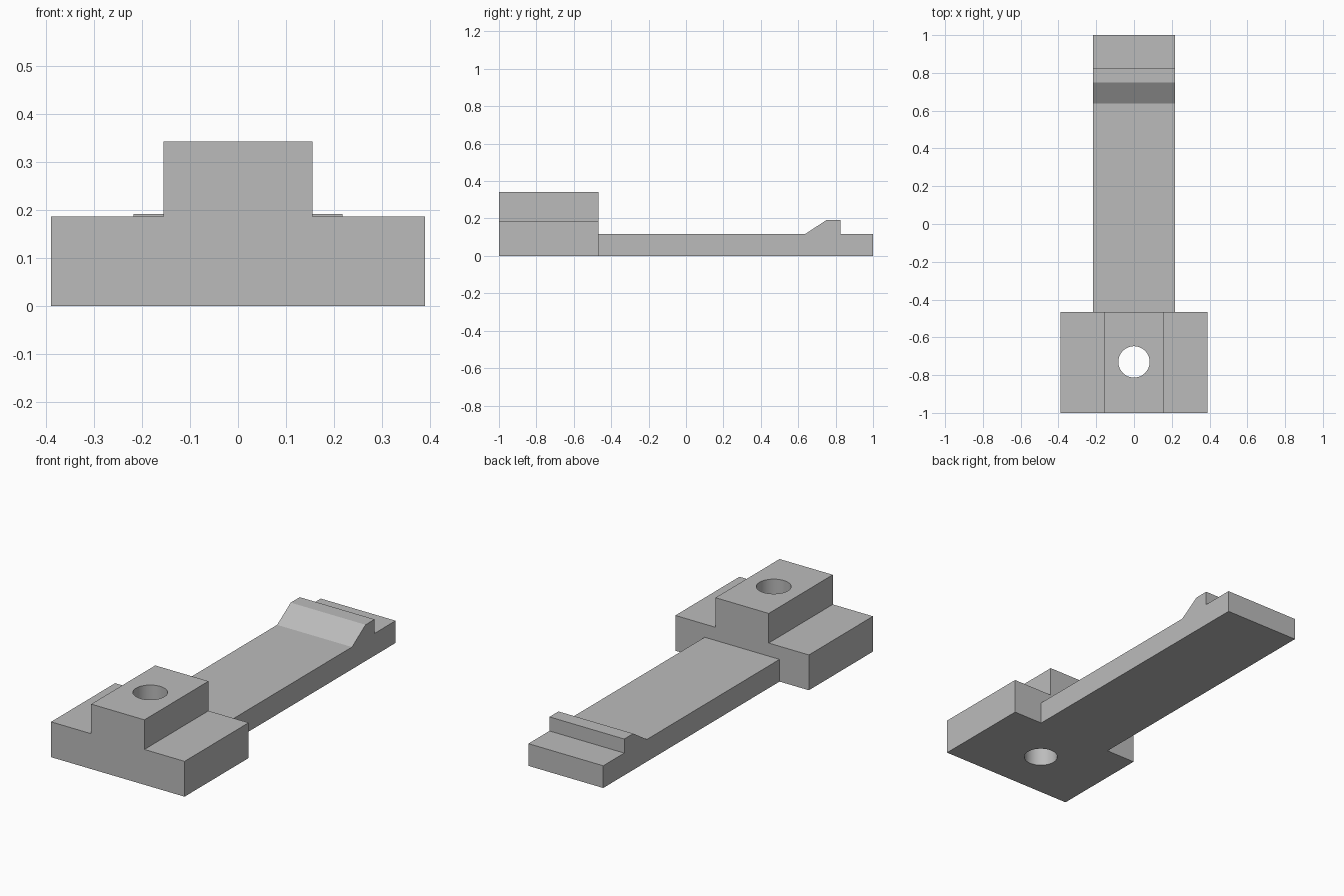
import bpy
import bmesh
from mathutils import Vector

cube = bpy.data.objects.get("Cube")
if cube:
    bpy.data.objects.remove(cube, do_unlink=True)

# Single plain grey finish
grey = bpy.data.materials.new("plain grey")
grey.use_nodes = True
colour = (0.5, 0.5, 0.5, 1)
grey.diffuse_color = colour
grey.node_tree.nodes["Principled BSDF"].inputs["Base Color"].default_value = colour


def extrude_profile(name, points, offset):
    """Extrude a closed 3D outline into a solid along offset."""
    bm = bmesh.new()
    face = bm.faces.new([bm.verts.new(p) for p in points])
    out = bmesh.ops.extrude_face_region(bm, geom=[face])
    moved = [g for g in out["geom"] if isinstance(g, bmesh.types.BMVert)]
    bmesh.ops.translate(bm, verts=moved, vec=Vector(offset))
    if face.is_valid and not any(len(e.link_faces) == 2 for e in face.edges):
        bm.faces.new([v for v in face.verts])
    bmesh.ops.recalc_face_normals(bm, faces=bm.faces)
    mesh = bpy.data.meshes.new(name)
    bm.to_mesh(mesh)
    bm.free()
    obj = bpy.data.objects.new(name, mesh)
    bpy.context.collection.objects.link(obj)
    mesh.materials.append(grey)
    return obj


# Stepped mounting block, mirrored half outline seen from the front
front, back = -1.0, -0.467
half = [(0.389, 0), (0.389, 0.186), (0.155, 0.186), (0.155, 0.342)]
outline = half + [(-x, z) for x, z in reversed(half)]
block = extrude_profile("mounting_block", [(x, front, z) for x, z in outline],
                        (0, back - front, 0))

# Flat arm with a ramped catch near its end, side outline
arm_half = 0.218
side = [(back, 0), (1, 0), (1, 0.117), (0.825, 0.117), (0.825, 0.191),
        (0.75, 0.191), (0.637, 0.117), (back, 0.117)]
extrude_profile("latch_arm", [(-arm_half, y, z) for y, z in side],
                (2 * arm_half, 0, 0))

# Round bolt hole through the block
bpy.ops.mesh.primitive_cylinder_add(vertices=64, radius=0.083, depth=1,
                                    location=(0, -0.73, 0.2))
cutter = bpy.context.object
cutter.name = "bolt_hole_cutter"
cutter.data.materials.append(grey)
cutter.hide_render = True

hole = block.modifiers.new("bolt hole", "BOOLEAN")
hole.operation = "DIFFERENCE"
hole.solver = "EXACT"
hole.object = cutter
bpy.context.view_layer.objects.active = block
bpy.ops.object.select_all(action="DESELECT")
block.select_set(True)
bpy.ops.object.modifier_apply(modifier=hole.name)
bpy.data.objects.remove(cutter, do_unlink=True)
bpy.ops.object.shade_smooth_by_angle(angle=0.5)
